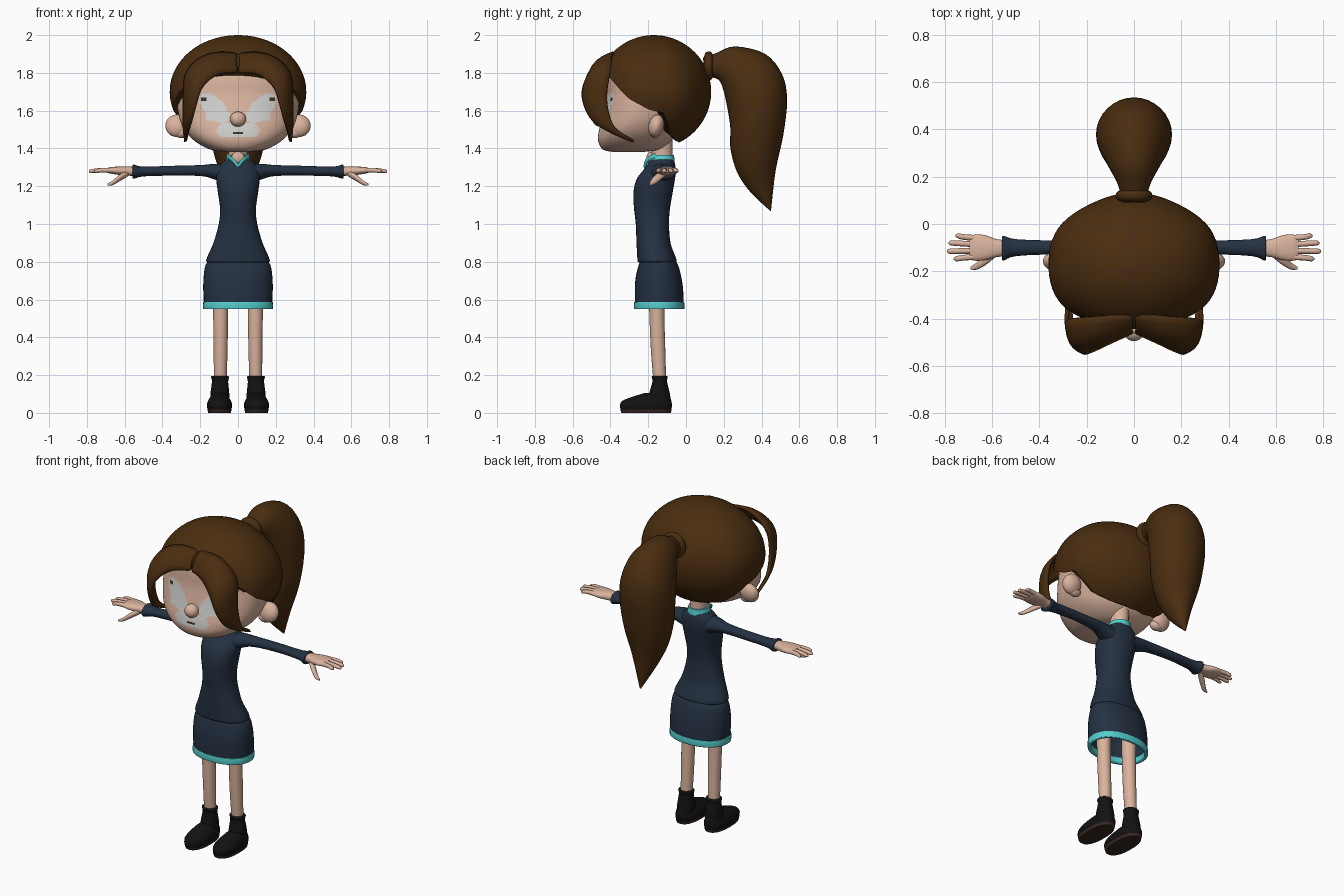
import bpy, bmesh, math
from mathutils import Vector

if "Cube" in bpy.data.objects:
    bpy.data.objects.remove(bpy.data.objects["Cube"], do_unlink=True)


def material(name, r, g, b):
    mat = bpy.data.materials.new(name)
    mat.use_nodes = True
    mat.diffuse_color = (r, g, b, 1)
    mat.node_tree.nodes["Principled BSDF"].inputs["Base Color"].default_value = (r, g, b, 1)
    return mat


SKIN = material("skin", .70, .45, .34)
HAIR = material("brown hair", .068, .026, .005)
NAVY = material("navy cloth", .018, .031, .055)
TEAL = material("teal trim", .09, .60, .60)
BLACK = material("black leather", .006, .006, .006)
SOLE = material("dark brown sole", .04, .02, .015)
WHITE = material("pale grey eye", .62, .62, .61)
DARK = material("dark feature", .05, .03, .012)


def spline(rows, steps):
    """Smooth in-between rows through a list of equal-length tuples."""
    out, last = [], len(rows) - 1
    for i in range(last):
        a, b, c, d = (rows[max(0, min(last, k))] for k in range(i - 1, i + 3))
        for s in range(steps):
            t = s / steps
            out.append([q + t * ((r - p) + t * (2*p - 5*q + 4*r - w + t * (3*(q - r) + w - p))) / 2
                        for p, q, r, w in zip(a, b, c, d)])
    return out + [list(rows[-1])]


def surface(name, rows, mat, closed=True, caps=True, thick=0, offset=-1, subsurf=0):
    """Skin rows of points with quads, as a tube or as a sheet."""
    bm = bmesh.new()
    grid = [[bm.verts.new(p) for p in row] for row in rows]
    n = len(grid[0])
    for a, b in zip(grid, grid[1:]):
        for j in range(n if closed else n - 1):
            k = (j + 1) % n
            bm.faces.new((a[j], a[k], b[k], b[j]))
    if caps and closed:
        bm.faces.new(grid[0])
        bm.faces.new(grid[-1])
    bmesh.ops.recalc_face_normals(bm, faces=bm.faces)
    mesh = bpy.data.meshes.new(name)
    bm.to_mesh(mesh)
    bm.free()
    mesh.materials.append(mat)
    mesh.shade_smooth()
    mesh.set_sharp_from_angle(angle=math.radians(50))
    obj = bpy.data.objects.new(name, mesh)
    bpy.context.scene.collection.objects.link(obj)
    if subsurf:
        mod = obj.modifiers.new("Smooth", "SUBSURF")
        mod.levels = mod.render_levels = subsurf
    if thick:
        mod = obj.modifiers.new("Thickness", "SOLIDIFY")
        mod.thickness, mod.offset = thick, offset
    return obj


def loft(name, sections, mat, n=24, steps=4, power=2, **options):
    """Section: centre, half axis u, half axis v (nine values)."""
    rows = []
    for s in spline(sections, steps):
        c, u, v = Vector(s[:3]), Vector(s[3:6]), Vector(s[6:])
        row = []
        for j in range(n):
            a = math.tau * j / n
            co, si = (math.copysign(abs(f) ** (2 / power), f) for f in (math.cos(a), math.sin(a)))
            row.append(c + u * co + v * si)
        rows.append(row)
    return surface(name, rows, mat, **options)


def level(z, rx, front, back, x=0):
    return (x, (front + back) / 2, z, rx, 0, 0, 0, (back - front) / 2, 0)


def along_x(x, y, z, ry, rz):
    return (x, y, z, 0, ry, 0, 0, 0, rz)


def pair(name, sections, mat, **options):
    for side, s in (("left", 1), ("right", -1)):
        loft(f"{side}_{name}", [[v * s if i % 3 == 0 else v for i, v in enumerate(sec)]
                                for sec in sections], mat, **options)


def ball(name, centre, size, mat, tilt=0):
    bm = bmesh.new()
    bmesh.ops.create_uvsphere(bm, u_segments=24, v_segments=16, radius=1)
    mesh = bpy.data.meshes.new(name)
    bm.to_mesh(mesh)
    bm.free()
    mesh.materials.append(mat)
    mesh.shade_smooth()
    obj = bpy.data.objects.new(name, mesh)
    obj.location, obj.scale, obj.rotation_euler = centre, size, (tilt, 0, 0)
    bpy.context.scene.collection.objects.link(obj)


# Head, with eyes and mouth marked out on its front faces
head = loft("head", [
    level(1.382, .07, -.39, -.22), level(1.395, .15, -.44, -.14), level(1.44, .23, -.465, -.08),
    level(1.5, .285, -.46, -.05), level(1.58, .315, -.44, 0), level(1.68, .322, -.42, .03),
    level(1.8, .30, -.405, .03), level(1.9, .2, -.33, 0), level(1.95, .08, -.25, -.1)],
    SKIN, n=180, steps=11, power=2.3)
head.data.materials.append(WHITE)
head.data.materials.append(DARK)
for face in head.data.polygons:
    x, y, z = face.center
    x = abs(x)
    if y > -.27:
        continue
    dx, dz = x - .125, z - 1.615
    along, across = (dx + dz) * .707, (dx - dz) * .707
    eye = (along / .1) ** 2 + (across / .052) ** 2 < 1
    lower_lid = 1.545 < z < 1.6 and .07 < x < .17
    mouth = 1.462 < z < 1.535 and x < .12 - abs(z - 1.495) * .8
    lips = x < .024 and 1.474 < z < 1.488
    pupil = math.hypot(x - .182, z - 1.662) < .012
    face.material_index = 2 if lips or pupil else 1 if eye or lower_lid or mouth else 0

ball("nose", (0, -.455, 1.555), (.042, .04, .04), SKIN)
for side, s in (("left", 1), ("right", -1)):
    ball(f"{side}_ear", (s * .325, -.158, 1.52), (.06, .04, .06), SKIN, -.25)
    ball(f"{side}_ear_lobe", (s * .30, -.165, 1.485), (.04, .028, .03), SKIN)

# Hair cap: each meridian runs from the crown down to the hairline
HAIRLINE = [(0, 1.83), (25, 1.81), (45, 1.75), (65, 1.66), (85, 1.605),
            (100, 1.59), (115, 1.47), (140, 1.44), (180, 1.43)]


def hairline(angle):
    for (a, p), (b, q) in zip(HAIRLINE, HAIRLINE[1:]):
        if angle <= b:
            return p + (q - p) * (angle - a) / (b - a)
    return HAIRLINE[-1][1]


rows = []
for i in range(25):
    row = []
    for j in range(72):
        deg = 5 * j
        a = math.radians(deg)
        stop = math.acos((hairline(min(deg, 360 - deg)) - 1.7) / .3)
        phi = .03 + (stop - .03) * i / 24
        wave = 1 + .012 * math.sin(phi) * math.cos(6 * a)
        row.append((.366 * math.sin(phi) * math.sin(a) * wave,
                    -.17 - .3 * math.sin(phi) * math.cos(a) * wave, 1.7 + .3 * math.cos(phi)))
    rows.append(row)
surface("hair_cap", rows, HAIR, thick=.03)

# Fringe: a curved curtain on each side, from the parting to a pointed tip
FRONT = [(0, -.455, 1.80), (.1, -.5, 1.795), (.185, -.54, 1.73), (.22, -.54, 1.64),
         (.25, -.475, 1.53), (.276, -.28, 1.435)]
REAR = [(0, -.38, 1.90), (.15, -.39, 1.90), (.27, -.40, 1.81), (.285, -.42, 1.66),
        (.285, -.38, 1.51), (.278, -.275, 1.44)]
BULGE = [.02, .035, .04, .03, .015, 0]
for side, s in (("left", 1), ("right", -1)):
    rows = []
    for f, r, b in zip(spline(FRONT, 3), spline(REAR, 3), spline([(b,) for b in BULGE], 3)):
        f, r = Vector(f), Vector(r)
        out = Vector((.5, -.7, .5)) * b[0]
        row = [f, f.lerp(r, .33) + out, f.lerp(r, .67) + out, r]
        rows.append([(s * p.x, p.y, p.z) for p in row])
    surface(f"{side}_fringe", rows, HAIR, closed=False, thick=.016, offset=0, subsurf=1)

# Ponytail: outer edge, inner edge (y, z) and half width
TAIL = [(.09, 1.88, .10, 1.78, .05), (.16, 1.905, .17, 1.765, .068), (.26, 1.94, .2, 1.70, .10),
        (.42, 1.90, .225, 1.58, .145), (.51, 1.79, .235, 1.50, .16), (.535, 1.655, .235, 1.40, .155),
        (.515, 1.47, .27, 1.275, .125), (.475, 1.285, .34, 1.17, .07), (.45, 1.07, .445, 1.07, .005)]
loft("ponytail", [(0, (a + c) / 2, (b + d) / 2, 0, (a - c) / 2, (b - d) / 2, w, 0, 0)
                  for a, b, c, d, w in TAIL], HAIR, n=32)
loft("hair_tie", [(0, y, 1.83 + y / 20, 0, 0, r, r, 0, 0)
                  for y, r in ((.095, .05), (.105, .073), (.13, .076), (.145, .055))], HAIR)

# Neck, sweater and collar
loft("neck", [level(1.28, .052, -.185, -.07), level(1.38, .05, -.185, -.072),
              level(1.47, .055, -.19, -.07)], SKIN)
loft("sweater", [
    level(1.345, .058, -.19, -.066), level(1.325, .085, -.2, -.06), level(1.29, .108, -.222, -.055),
    level(1.24, .115, -.26, -.058), level(1.17, .107, -.278, -.07), level(1.08, .095, -.275, -.085),
    level(1, .102, -.266, -.09), level(.9, .13, -.262, -.082), level(.825, .163, -.258, -.055),
    level(.8, .167, -.255, -.05), level(.797, .15, -.24, -.06)], NAVY, n=32, power=2.2)
loft("collar_band", [level(1.332, .068, -.2, -.06), level(1.35, .062, -.193, -.062),
                     level(1.366, .059, -.19, -.064)], TEAL)
ball("throat", (0, -.188, 1.348), (.036, .022, .034), SKIN)
pair("collar_edge", [along_x(.06, -.165, 1.362, .008, .013), along_x(.03, -.205, 1.34, .008, .013),
                     along_x(0, -.217, 1.306, .008, .013)], TEAL, n=12)

# Sleeves
pair("sleeve", [
    along_x(.04, -.14, 1.26, .07, .06), along_x(.13, -.125, 1.278, .05, .04),
    along_x(.2, -.11, 1.283, .036, .029), along_x(.35, -.1, 1.282, .03, .026),
    along_x(.5, -.1, 1.278, .036, .026), along_x(.55, -.102, 1.277, .052, .037),
    along_x(.558, -.102, 1.277, .046, .032)], NAVY)

# Hands
pair("palm", [
    along_x(.54, -.102, 1.278, .034, .024), along_x(.58, -.102, 1.28, .038, .024),
    along_x(.63, -.1, 1.282, .053, .022), along_x(.675, -.1, 1.284, .055, .017),
    along_x(.695, -.1, 1.284, .045, .011)], SKIN, power=2.4)
FINGERS = {"little": (-.06, -.05, .755), "ring": (-.086, -.08, .783),
           "middle": (-.113, -.115, .79), "index": (-.138, -.147, .762)}
for finger, (root, tip, end) in FINGERS.items():
    pair(f"{finger}_finger", [
        along_x(.66, root, 1.284, .013, .013), along_x(.72, (root + tip) / 2, 1.285, .012, .012),
        along_x(end - .012, tip, 1.28, .011, .01), along_x(end, tip, 1.278, .004, .004)], SKIN, n=12)
pair("thumb", [
    along_x(.58, -.115, 1.272, .02, .018), along_x(.625, -.15, 1.245, .022, .018),
    along_x(.665, -.178, 1.217, .015, .012), along_x(.692, -.187, 1.208, .005, .005)], SKIN, n=12)

# Skirt with a contrasting hem, open underneath
loft("skirt", [
    level(.815, .14, -.235, -.065), level(.785, .171, -.25, -.043), level(.72, .182, -.266, -.025),
    level(.65, .184, -.271, -.015), level(.565, .18, -.27, -.012)],
    NAVY, n=36, power=2.2, caps=False, thick=.008)
loft("skirt_hem", [level(.588, .184, -.274, -.01), level(.57, .186, -.276, -.008),
                   level(.549, .185, -.275, -.009)],
     TEAL, n=36, power=2.2, caps=False, thick=.018)

# Legs and ankle boots
pair("leg", [
    level(.7, .042, -.2, -.11, .092), level(.55, .04, -.195, -.115, .092),
    level(.35, .037, -.187, -.11, .092), level(.17, .034, -.173, -.105, .094)], SKIN)
pair("boot_shaft", [
    level(.04, .05, -.2, -.078, .096), level(.1, .05, -.195, -.085, .096),
    level(.165, .043, -.178, -.1, .095), level(.19, .048, -.182, -.097, .095),
    level(.196, .04, -.176, -.102, .095)], BLACK)
pair("boot_foot", [
    level(.016, .062, -.345, -.078, .098), level(.04, .067, -.35, -.074, .098),
    level(.065, .06, -.335, -.078, .098), level(.088, .045, -.275, -.085, .098),
    level(.105, .03, -.22, -.09, .097)], BLACK, power=2.4)
pair("boot_sole", [level(0, .06, -.342, -.08, .098), level(.018, .064, -.348, -.076, .098)],
     SOLE, power=2.4, steps=1)
